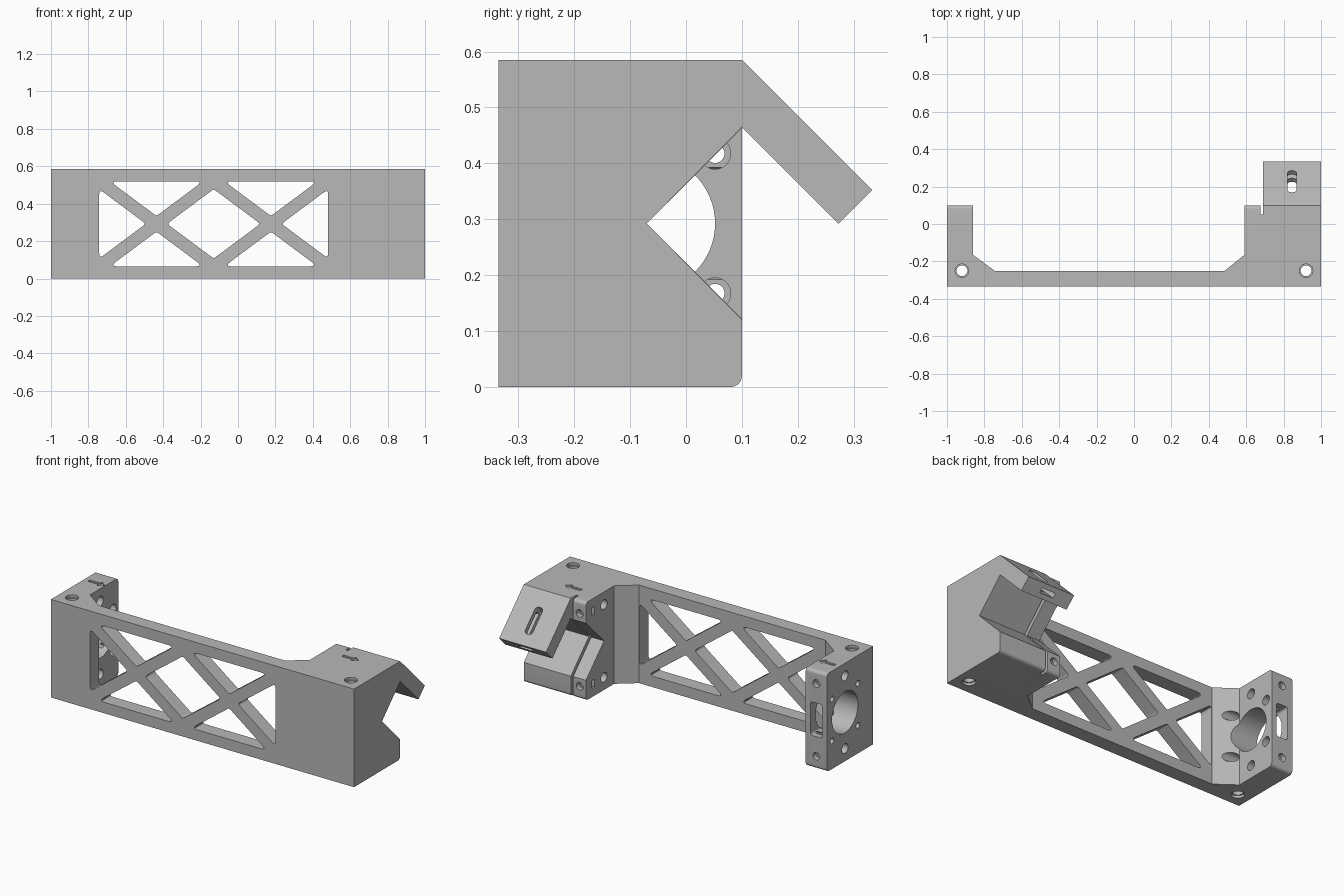
import bpy, bmesh, math
from mathutils import Vector

old = bpy.data.objects.get("Cube")
if old:
    bpy.data.objects.remove(old, do_unlink=True)

grey = bpy.data.materials.new("plain_grey")
grey.use_nodes = True
colour = (0.48, 0.48, 0.48, 1)
grey.diffuse_color = colour
grey.node_tree.nodes["Principled BSDF"].inputs["Base Color"].default_value = colour

H = 0.585          # overall height
MID = H / 2        # height of the groove and bore axis
AXIS_Y = -0.07     # depth of the groove and bore axis
X, Y, Z = Vector((1, 0, 0)), Vector((0, 1, 0)), Vector((0, 0, 1))
# Sketch frames: origin, two sketch directions, extrusion direction
FRAMES = {
    "x": (Vector(), Y, Z, X),
    "y": (Vector(), X, Z, Y),
    "z": (Vector(), X, Y, Z),
    "arm": (Vector((0, 0.1, H)), X, (Y - Z).normalized(), (Y + Z).normalized()),
}


def prism(name, points, frame, lo, hi):
    """Extrude a flat outline between two distances along a frame."""
    o, u, v, w = FRAMES[frame]
    bm = bmesh.new()
    ends = [[bm.verts.new(o + u * a + v * b + w * c) for a, b in points] for c in (lo, hi)]
    bm.faces.new(ends[0])
    bm.faces.new(ends[1])
    n = len(points)
    for i in range(n):
        j = (i + 1) % n
        bm.faces.new((ends[0][i], ends[0][j], ends[1][j], ends[1][i]))
    bmesh.ops.recalc_face_normals(bm, faces=bm.faces)
    mesh = bpy.data.meshes.new(name)
    bm.to_mesh(mesh)
    bm.free()
    mesh.materials.append(grey)
    ob = bpy.data.objects.new(name, mesh)
    bpy.context.collection.objects.link(ob)
    return ob


def circle(a, b, r, n=32):
    return [(a + r * math.cos(math.tau * i / n), b + r * math.sin(math.tau * i / n)) for i in range(n)]


def rect(a, b, ha, hb):
    return [(a - ha, b - hb), (a + ha, b - hb), (a + ha, b + hb), (a - ha, b + hb)]


def rounded(points, r, steps=5):
    """Round every corner of an outline."""
    out = []
    for i, p in enumerate(points):
        p = Vector(p)
        a = (Vector(points[i - 1]) - p).normalized()
        b = (Vector(points[(i + 1) % len(points)]) - p).normalized()
        t = r / math.tan(a.angle(b) / 2)
        for k in range(steps + 1):
            f = k / steps
            out.append(tuple(p + a * t * (1 - f) ** 2 + b * t * f ** 2))
    return out


# Bridge beam with an upright at each end
body = prism("camera_bracket_body".replace("camera_", ""), [
    (-1, -0.335), (1, -0.335), (1, 0.1), (0.59, 0.1), (0.59, -0.165), (0.485, -0.25),
    (-0.745, -0.25), (-0.86, -0.165), (-0.86, 0.1), (-1, 0.1)], "z", 0, H)
helpers = []


def combine(tool, operation):
    mod = body.modifiers.new(tool.name, "BOOLEAN")
    mod.object, mod.operation, mod.solver = tool, operation, "EXACT"
    tool.hide_render = True
    helpers.append(tool)


def cut(name, points, frame, lo, hi):
    combine(prism(name, points, frame, lo, hi), "DIFFERENCE")


# Sloping arm
arm = [(0.1, H), (0.333, 0.352), (0.273, 0.292), (0.1, 0.465), (0.05, 0.455), (0.05, H)]
combine(prism("arm", arm, "x", 0.69, 1), "UNION")

# Truss openings: two crossed cells
CW, CH, D = 0.306, 0.2275, 0.042
LEFT = -0.742
dx = D * CW / CH
for c in (LEFT + CW, LEFT + 3 * CW):
    for s in (-1, 1):
        tri = [(c - CW + dx, MID + s * CH), (c + CW - dx, MID + s * CH), (c, MID + s * D)]
        cut("truss_opening", rounded(tri, 0.014), "y", -0.5, -0.2)
for s in (-1, 1):
    edge = LEFT + 2 * CW + s * 2 * CW
    tri = [(edge, MID + CH - D), (edge, MID - CH + D), (edge - s * (CW - dx), MID)]
    cut("end_opening", rounded(tri, 0.014), "y", -0.5, -0.2)
m = LEFT + 2 * CW
cut("diamond_opening", rounded([(m - CW + dx, MID), (m, MID - CH + D), (m + CW - dx, MID),
                                (m, MID + CH - D)], 0.014), "y", -0.5, -0.2)

# V groove through the right upright
cut("v_groove", [(AXIS_Y, MID), (0.15, MID - 0.22), (0.15, MID + 0.22)], "x", 0.5, 0.69)
cut("v_groove", [(AXIS_Y, MID), (0.1, MID - 0.1725), (0.2, MID - 0.1725),
                 (0.2, MID + 0.0725), (0.1, MID + 0.1725)], "x", 0.685, 1.1)

# Slit behind the clamp plate, following the groove
cut("slit", [(0.05, -0.1), (0.05, MID - 0.19), (AXIS_Y - 0.07, MID), (0.05, MID + 0.19),
             (0.05, 0.7), (0.4, 0.7), (0.4, -0.1)], "x", 0.675, 0.69)

# Rounded rear edges
R = 0.02


def edge_round(name, z, s, lo, hi):
    arc = [(0.1 - R + R * math.sin(t), z + s * R * (1 - math.cos(t)))
           for t in [math.pi / 2 * i / 6 for i in range(7)]]
    cut(name, arc + [(0.15, z + s * R), (0.15, z - s * 0.05), (0.1 - R, z - s * 0.05)], "x", lo, hi)


edge_round("bottom_round", 0, 1, -1.1, 1.1)
edge_round("top_round", H, -1, -1.1, 0.68)

# Bore, rear window and screw holes of the left upright
cut("bore", circle(AXIS_Y, MID, 0.122, 64), "x", -1.1, -0.7)
cut("rear_window", rounded(rect(-0.93, MID, 0.038, 0.1), 0.015), "y", 0, 0.2)
for sy in (-1, 1):
    for sz in (-1, 1):
        at = (AXIS_Y + sy * 0.122, MID + sz * 0.125)
        cut("screw_hole", circle(*at, 0.017, 20), "x", -1.1, -0.7)
        cut("screw_recess", circle(*at, 0.028, 24), "x", -0.94, -0.7)

# Rod and clamp holes in both uprights
for s in (-1, 1):
    z = MID + s * 0.217
    cut("left_rod_hole", circle(AXIS_Y, z, 0.029, 24), "x", -1.1, -0.7)
    cut("right_rod_hole", circle(AXIS_Y, z, 0.029, 24), "x", 0.5, 0.8)
    cut("nut_pocket", rect(0.03, z, 0.012, 0.024), "x", 0.5, 0.66)
    for x in (-0.93, 0.632):
        cut("clamp_hole", circle(x, z, 0.014, 16), "y", -0.06, 0.2)
        cut("clamp_recess", circle(x, z, 0.023, 20), "y", 0.07, 0.2)

# Vertical holes with wider mouths
for x in (-0.92, 0.92):
    cut("mount_hole", circle(x, -0.25, 0.029), "z", -0.1, 0.7)
    cut("mount_mouth_top", circle(x, -0.25, 0.036), "z", H - 0.015, 0.7)
    cut("mount_mouth_bottom", circle(x, -0.25, 0.036), "z", -0.1, 0.015)

# Engraved arrows on top
for x in (-0.97, 0.705):
    arrow = [(0, -0.01), (0.07, -0.01), (0.07, -0.026), (0.105, 0), (0.07, 0.026), (0.07, 0.01), (0, 0.01)]
    cut("arrow", [(x + a, b - 0.02) for a, b in arrow], "z", H - 0.008, 0.7)

# Adjustment slot and nut channel in the arm
cut("arm_slot", rounded(rect(0.845, 0.18, 0.025, 0.082), 0.0245), "arm", -0.12, 0.05)
cut("nut_channel", rect(0.845, 0.25, 0.045, 0.13), "arm", -0.057, -0.029)

# Bake the cuts and remove the helpers
bpy.context.view_layer.update()
deps = bpy.context.evaluated_depsgraph_get()
result = bpy.data.meshes.new_from_object(body.evaluated_get(deps))
body.modifiers.clear()
body.data = result
for ob in helpers:
    bpy.data.objects.remove(ob, do_unlink=True)
body.data.materials.clear()
body.data.materials.append(grey)
for p in body.data.polygons:
    p.material_index = 0

bpy.ops.object.select_all(action="DESELECT")
body.select_set(True)
bpy.context.view_layer.objects.active = body
bpy.ops.object.shade_smooth_by_angle(angle=math.radians(25))
